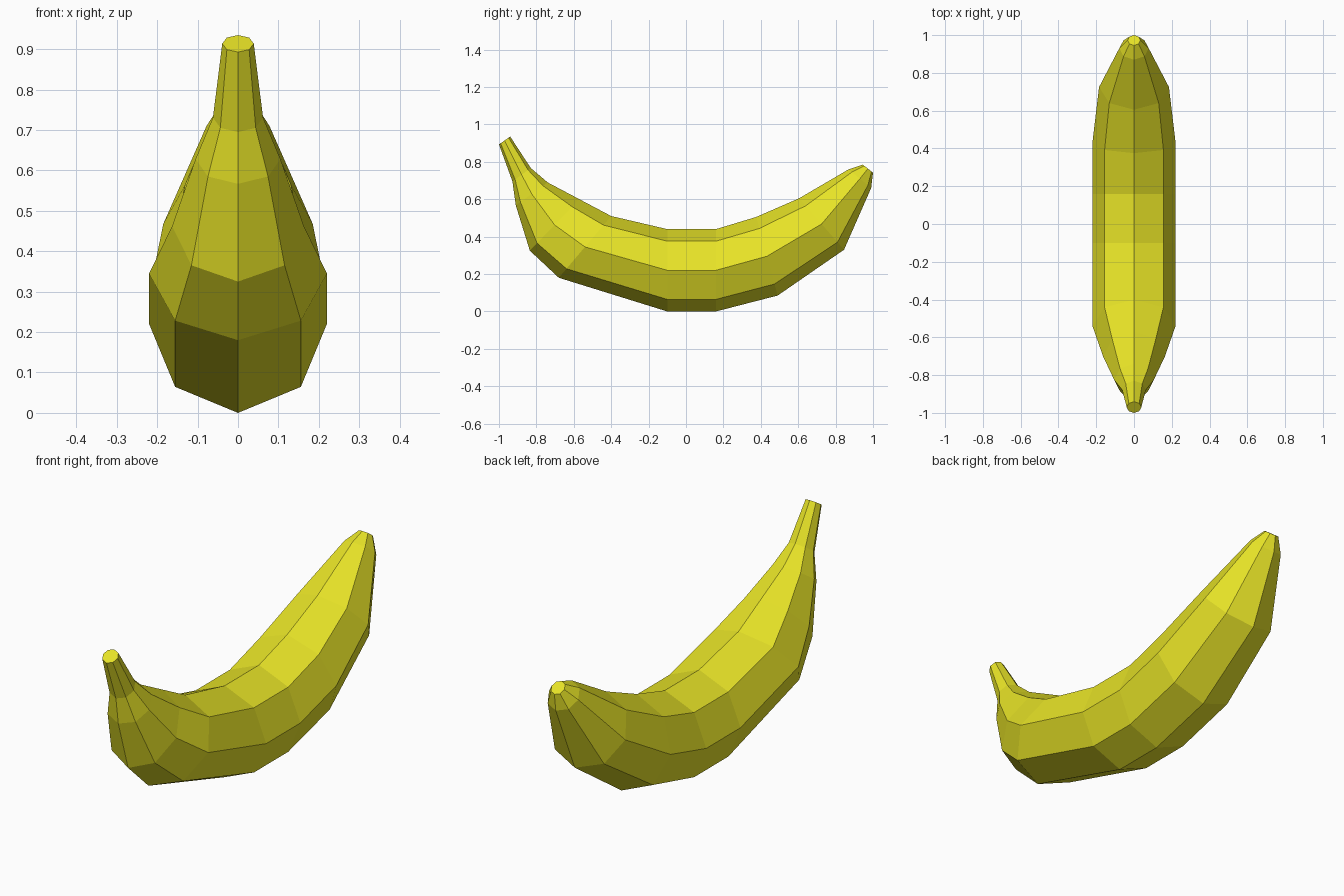
import bpy, bmesh
from math import sin, cos, pi

if "Cube" in bpy.data.objects:
    bpy.data.objects.remove(bpy.data.objects["Cube"])

# Octagonal rings along the fruit: inner (y, z), outer (y, z), half width in x
RINGS = [
    (-0.94, 0.935, -1.00, 0.893, 0.039),   # stem tip
    (-0.83, 0.767, -0.928, 0.695, 0.062),
    (-0.74, 0.690, -0.91, 0.567, 0.105),
    (-0.57, 0.600, -0.835, 0.325, 0.163),
    (-0.40, 0.510, -0.68, 0.180, 0.22),
    (-0.10, 0.440, -0.10, 0.000, 0.22),    # middle
    (0.16, 0.440, 0.16, 0.000, 0.22),
    (0.375, 0.505, 0.49, 0.085, 0.22),
    (0.605, 0.605, 0.845, 0.330, 0.185),
    (0.87, 0.760, 0.99, 0.660, 0.078),
    (0.945, 0.785, 1.00, 0.742, 0.034),    # blossom tip
]
SIDES = 8

bm = bmesh.new()
loops = []
for iy, iz, oy, oz, rx in RINGS:
    cy, cz = (iy + oy) / 2, (iz + oz) / 2
    ring = []
    for k in range(SIDES):
        a = 2 * pi * k / SIDES
        ring.append(bm.verts.new((rx * sin(a),
                                  cy + (iy - cy) * cos(a),
                                  cz + (iz - cz) * cos(a))))
    loops.append(ring)

# Skin between neighbouring rings, then cap both ends
for a, b in zip(loops, loops[1:]):
    for k in range(SIDES):
        n = (k + 1) % SIDES
        bm.faces.new((a[k], a[n], b[n], b[k]))
bm.faces.new(loops[0])
bm.faces.new(loops[-1])
bmesh.ops.recalc_face_normals(bm, faces=bm.faces)

mesh = bpy.data.meshes.new("banana")
bm.to_mesh(mesh)
bm.free()
banana = bpy.data.objects.new("banana", mesh)
bpy.context.collection.objects.link(banana)

# Yellow peel
peel = bpy.data.materials.new("peel")
peel.diffuse_color = (0.8, 0.77, 0.02, 1)
peel.use_nodes = True
peel.node_tree.nodes["Principled BSDF"].inputs["Base Color"].default_value = peel.diffuse_color
mesh.materials.append(peel)
